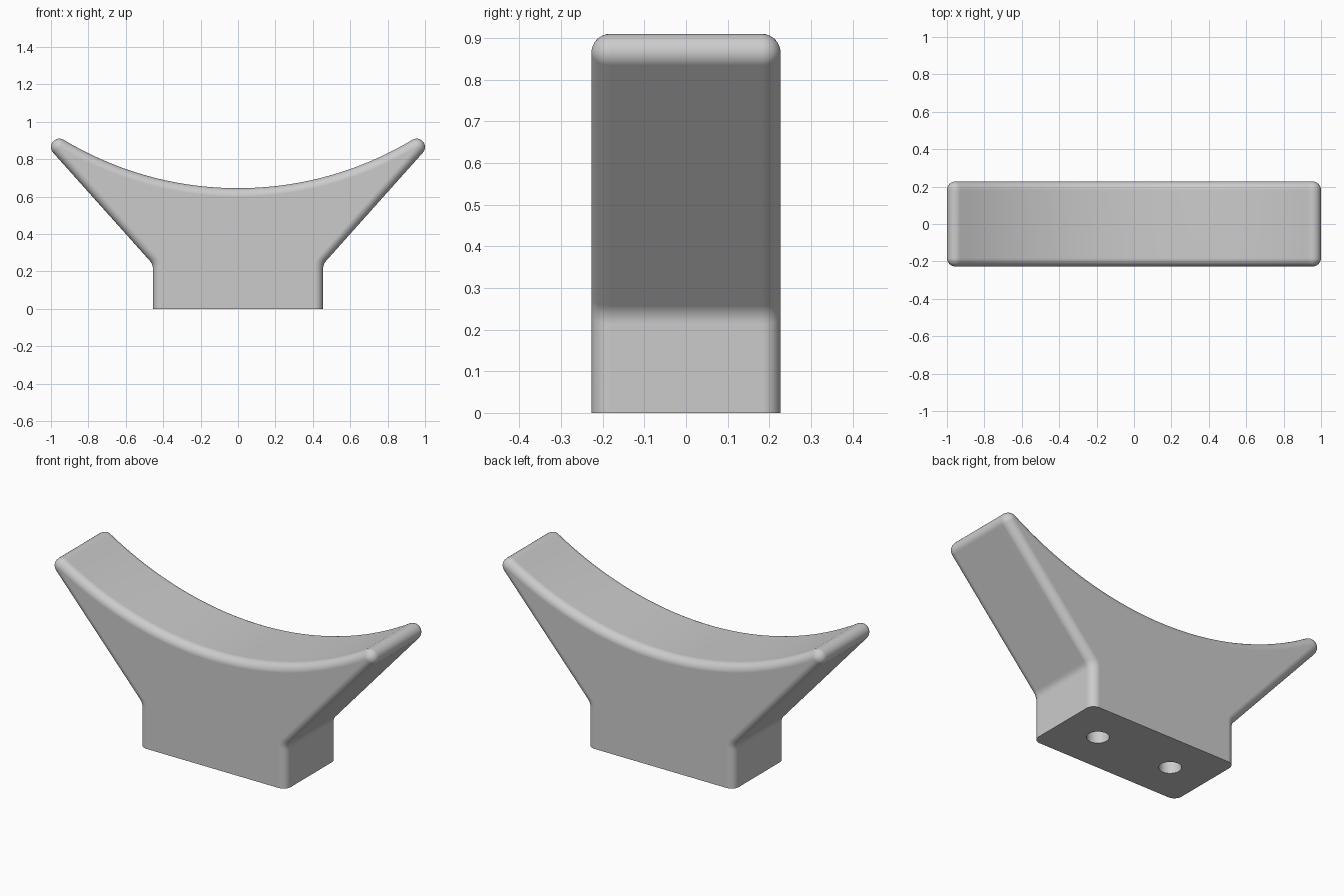
import bpy
import bmesh
from math import sin, cos, pi, radians, sqrt, atan2
from mathutils import Vector

if "Cube" in bpy.data.objects:
    bpy.data.objects.remove(bpy.data.objects["Cube"], do_unlink=True)

ROUND = 0.045                    # edge rounding radius
HALF_DEPTH = 0.227
HALF_BASE = 0.455
SADDLE_R, SADDLE_Z = 1.808, 0.645
TIP = Vector((0.955, 0.865))     # centre of the rounded tip
FLARE = Vector((cos(radians(48.2)), sin(radians(48.2))))
FLARE_NORMAL = Vector((FLARE.y, -FLARE.x))

grey = bpy.data.materials.new("plain_grey")
grey.use_nodes = True
grey.diffuse_color = (0.6, 0.6, 0.6, 1)
grey.node_tree.nodes["Principled BSDF"].inputs["Base Color"].default_value = (0.6, 0.6, 0.6, 1)


def half_outline(grow):
    """Right half of the outline, from saddle middle to foot, grown by the given amount."""
    centre = Vector((0, SADDLE_Z + SADDLE_R))
    radius = SADDLE_R + ROUND - grow
    to_tip = TIP - centre
    end = atan2(to_tip.x, -to_tip.y)
    points = [centre + radius * Vector((sin(end * i / 28), -cos(end * i / 28)))
              for i in range(29)]
    # rounded tip
    start, stop = pi - atan2(to_tip.y, -to_tip.x), atan2(FLARE_NORMAL.y, FLARE_NORMAL.x)
    start = atan2(-to_tip.y, -to_tip.x)
    for i in range(1, 13):
        a = start + (stop - start) * i / 12
        points.append(TIP + grow * Vector((cos(a), sin(a))))
    # soft inner corner where the flare meets the foot
    wall = HALF_BASE - ROUND + grow
    on_flare = TIP + grow * FLARE_NORMAL
    corner = on_flare + FLARE * ((wall - on_flare.x) / FLARE.x)
    a, b = corner + FLARE * 0.025, corner - Vector((0, 0.025))
    for i in range(6):
        t = i / 5
        points.append(a * (1 - t) ** 2 + corner * 2 * t * (1 - t) + b * t * t)
    points.append(Vector((wall, 0)))
    return points


# Saddle block: stacked outlines that swell to the full size at rounded edges
bm = bmesh.new()
rings = []
STEPS = 8
for side in (-1, 1):
    for i in range(STEPS + 1):
        t = pi / 2 * (i if side < 0 else STEPS - i) / STEPS
        y = side * (HALF_DEPTH - ROUND + ROUND * cos(t))
        half = half_outline(ROUND * sin(t))
        outline = [Vector((-p.x, p.y)) for p in reversed(half[1:])] + half
        rings.append([bm.verts.new((p.x, y, p.y)) for p in outline])
for r0, r1 in zip(rings, rings[1:]):
    for i in range(len(r0) - 1):
        bm.faces.new((r0[i], r0[i + 1], r1[i + 1], r1[i]))
bm.faces.new(rings[0])
bm.faces.new(rings[-1])
bm.faces.new([r[0] for r in rings] + [r[-1] for r in reversed(rings)])
bmesh.ops.remove_doubles(bm, verts=bm.verts, dist=0.00005)
bmesh.ops.recalc_face_normals(bm, faces=bm.faces)
mesh = bpy.data.meshes.new("saddle_block")
bm.to_mesh(mesh)
bm.free()
block = bpy.data.objects.new("saddle_block", mesh)
bpy.context.collection.objects.link(block)
mesh.materials.append(grey)

# Two blind screw holes in the underside
for name, x in (("left_hole_cutter", 0.23), ("right_hole_cutter", -0.23)):
    bpy.ops.mesh.primitive_cylinder_add(vertices=40, radius=0.056, depth=0.6, location=(x, 0, 0))
    cutter = bpy.context.object
    cutter.name = name
    cutter.hide_render = True
    cutter.data.materials.append(grey)
    cut = block.modifiers.new(name, 'BOOLEAN')
    cut.operation = 'DIFFERENCE'
    cut.solver = 'EXACT'
    cut.object = cutter
    bpy.ops.object.select_all(action='DESELECT')
    block.select_set(True)
    bpy.context.view_layer.objects.active = block
    bpy.ops.object.modifier_apply(modifier=name)
    bpy.data.objects.remove(cutter, do_unlink=True)

# Smooth rounded edges, flat large faces
bpy.ops.object.shade_smooth_by_angle(angle=radians(30))
weighted = block.modifiers.new("weighted_normals", 'WEIGHTED_NORMAL')
weighted.keep_sharp = True
